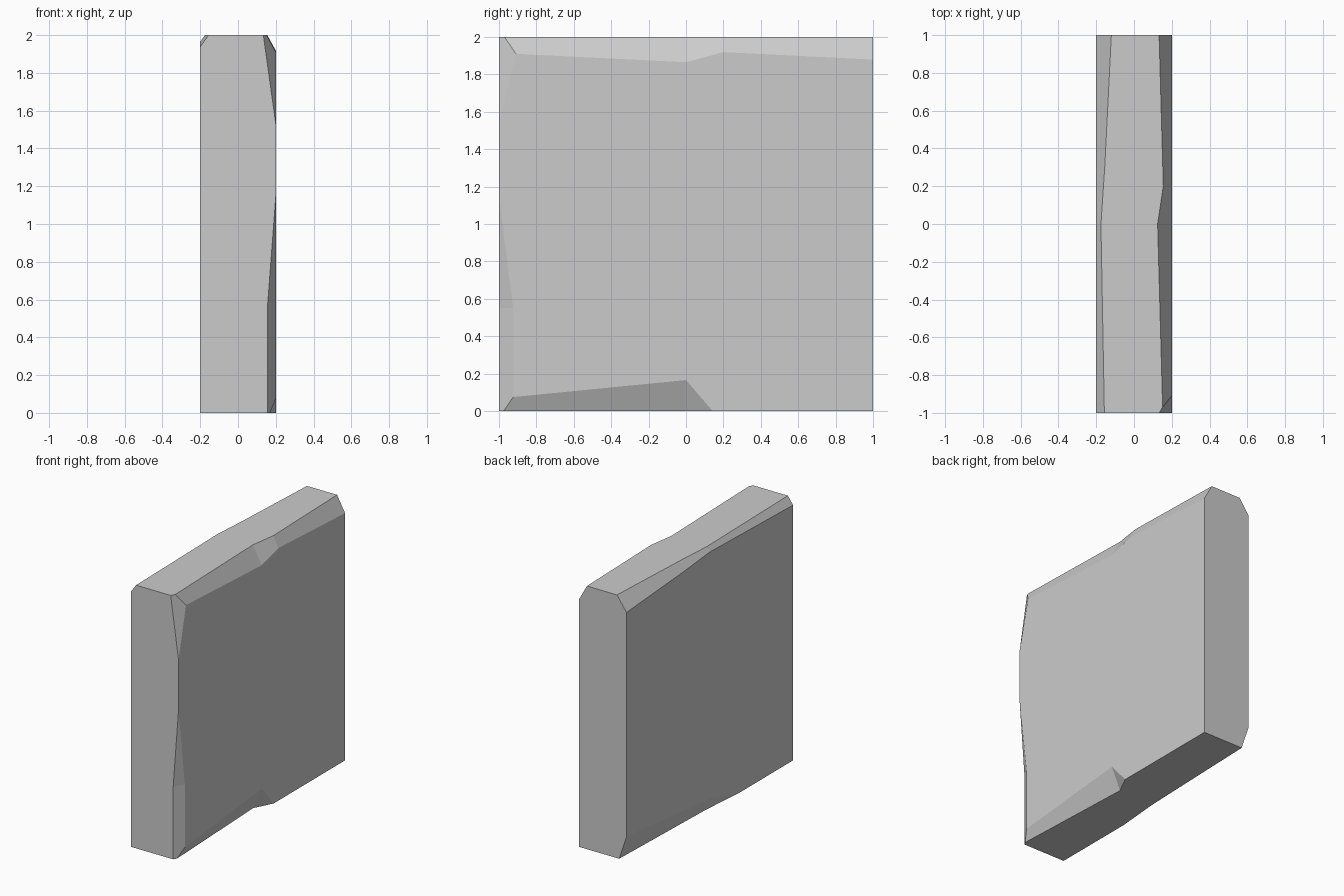
import bpy, bmesh
from mathutils import Vector

if "Cube" in bpy.data.objects:
    bpy.data.objects.remove(bpy.data.objects["Cube"])

HALF = (0.2, 1.0, 1.0)
CENTRE = Vector((0, 0, 1))


def new_object(name, bm):
    bmesh.ops.recalc_face_normals(bm, faces=list(bm.faces))
    me = bpy.data.meshes.new(name)
    bm.to_mesh(me)
    bm.free()
    me.update()
    ob = bpy.data.objects.new(name, me)
    bpy.context.scene.collection.objects.link(ob)
    return ob


def volume(me):
    bm = bmesh.new()
    bm.from_mesh(me)
    vol = bm.calc_volume() if len(bm.faces) > 3 else 0
    bm.free()
    return vol


# Plain slab
bm = bmesh.new()
bmesh.ops.create_cube(bm, size=1)
for v in bm.verts:
    v.co = Vector([c * 2 * h for c, h in zip(v.co, HALF)]) + CENTRE
slab = new_object("slab", bm)


def wear_edge(edge, ratio, *stations):
    """Wear away one slab edge, e.g. "+x-z"; stations are (position, depth)."""
    i, j = "xyz".index(edge[1]), "xyz".index(edge[3])
    si, sj = (1 if s == "+" else -1 for s in edge[::2])
    axis = 3 - i - j
    bm = bmesh.new()
    rings = []
    for t, a in stations:
        a = a or -0.004
        b = a * ratio
        ring = []
        for u, v in ((1.2 * a, -0.2 * b), (-0.2 * a, 1.2 * b), (-0.1, -0.1)):
            p = CENTRE.copy()
            p[axis] = t
            p[i] += si * (HALF[i] - u)
            p[j] += sj * (HALF[j] - v)
            ring.append(bm.verts.new(p))
        rings.append(ring)
    for r, q in zip(rings, rings[1:]):
        for k in range(3):
            n = (k + 1) % 3
            bm.faces.new((r[k], r[n], q[n], q[k]))
    bm.faces.new(rings[0])
    bm.faces.new(rings[-1])
    bmesh.ops.triangulate(bm, faces=list(bm.faces))
    cutter = new_object("chip_cutter", bm)
    cutter.hide_render = True
    # Keep the first solver result that is still a sound slab
    before = volume(slab.data)
    for solver in ("EXACT", "MANIFOLD", "FLOAT"):
        mod = slab.modifiers.new("wear", "BOOLEAN")
        mod.operation = "DIFFERENCE"
        mod.solver = solver
        mod.object = cutter
        bpy.context.view_layer.update()
        worn = bpy.data.meshes.new_from_object(
            slab.evaluated_get(bpy.context.evaluated_depsgraph_get()))
        slab.modifiers.clear()
        if 0.9 * before < volume(worn) < before:
            slab.data = worn
            break
    bpy.data.objects.remove(cutter)


# Worn edges: top, bottom, then upright ones
wear_edge("+x+z", 1.8, (-1.1, .045), (0, .075), (.2, .045), (1.1, .07))
wear_edge("-x+z", 1.4, (-1.1, .045), (0, .025), (.3, .045), (1.1, .085))
wear_edge("+x-z", 2.3, (-1.1, .025), (0, .072), (.15, 0))
wear_edge("-x-z", 3, (-.4, 0), (0, .03), (1.1, .065))
wear_edge("+x-y", 1.7, (-.1, .045), (.55, .045), (1.2, 0), (1.5, 0), (2.1, .08))
wear_edge("+x+y", 1.75, (.38, 0), (.5, .083), (1, .03), (1.45, 0))
wear_edge("-x-y", 1.6, (.75, 0), (.95, .025), (1.5, .025), (1.64, 0))

# Cracks: each fragment is where its own linear field is the greatest (y, z, offset, x lean)
fields = {
    "centre": (0, 0, 0, 0),
    "upper_band": (-.12, .36, .41, .25),
    "top_middle": (.01, 1.01, 1.42, .3),
    "top_back": (.98, 1.03, 1.88, .69),
    "middle_back": (1.23, -.2, .64, .85),
    "bottom_back": (1.19, -1.07, .15, .57),
    "bottom_middle": (-.05, -1, -.36, .78),
    "bottom_front": (-1.02, -1.39, .25, -.69),
    "middle_front": (-.42, .42, .67, -.25),
    "top_front": (-.62, 1.05, 1.87, -.1),
}


def field(name):
    y, z, offset, lean = fields[name]
    return Vector((-lean, y, z)), lean * HALF[0] - offset


total = 0
for name in fields:
    g, c = field(name)
    bm = bmesh.new()
    bm.from_mesh(slab.data)
    for other in fields:
        if other == name or len(bm.faces) == 0:
            continue
        g2, c2 = field(other)
        n = g2 - g
        bmesh.ops.bisect_plane(bm, geom=list(bm.verts) + list(bm.edges) + list(bm.faces),
                               dist=1e-5, plane_co=-n * ((c2 - c) / n.length_squared),
                               plane_no=n.normalized(), clear_outer=True)
        rim = [e for e in bm.edges if e.is_boundary]
        if rim:
            bmesh.ops.holes_fill(bm, edges=rim, sides=0)
    if len(bm.faces) > 3:
        total += volume(new_object("stone_" + name, bm).data)
    else:
        bm.free()
# The whole slab is only needed if the fragments do not fill it
if total > 0.9 * volume(slab.data):
    bpy.data.objects.remove(slab)
